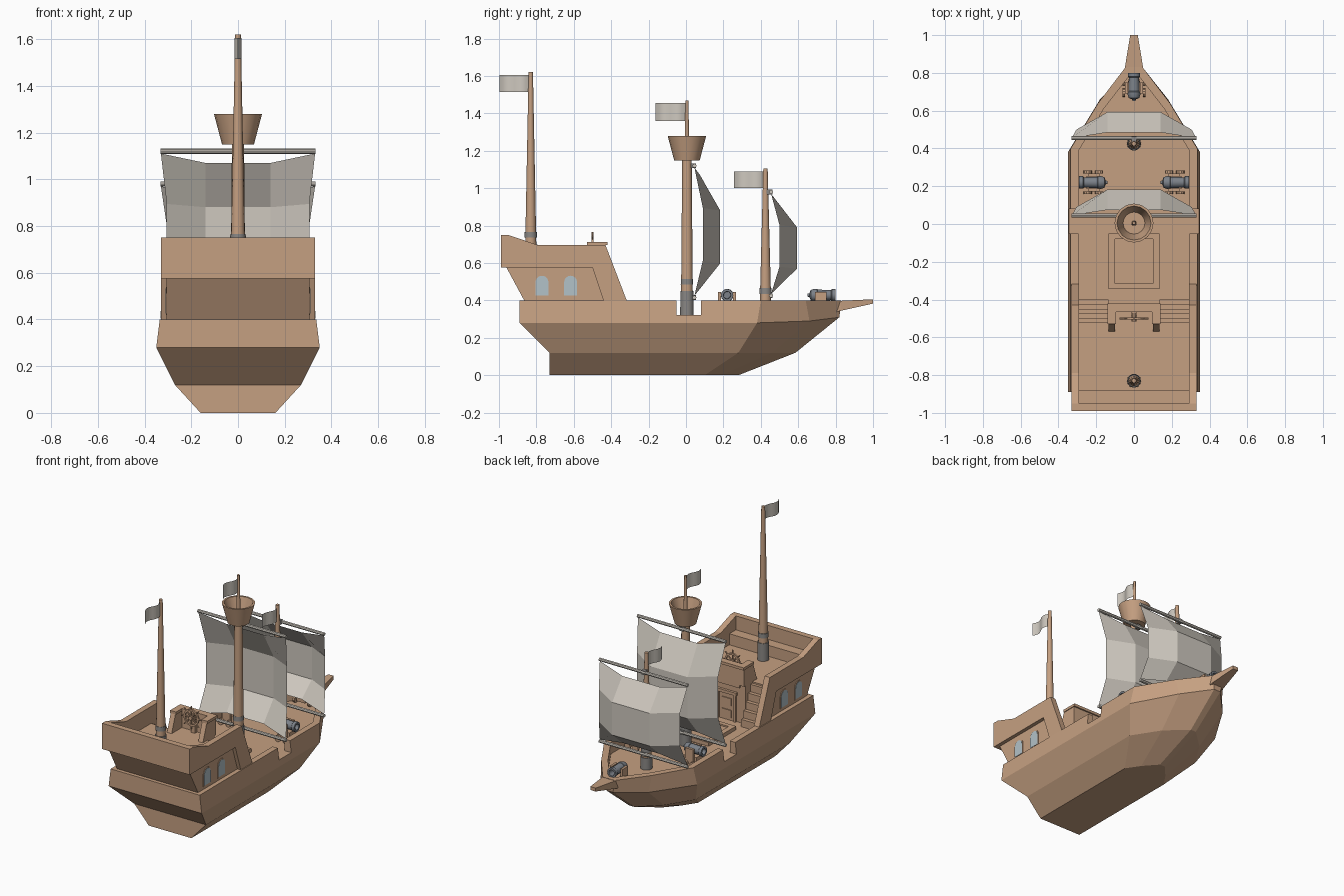
import bpy, bmesh
from math import sin, cos, pi, radians
from mathutils import Vector, Matrix

if "Cube" in bpy.data.objects:
    bpy.data.objects.remove(bpy.data.objects["Cube"])


def material(name, r, g, b):
    m = bpy.data.materials.new(name)
    m.diffuse_color = (r, g, b, 1)
    m.use_nodes = True
    m.node_tree.nodes["Principled BSDF"].inputs["Base Color"].default_value = m.diffuse_color
    return m


WOOD = material("wood", 0.56, 0.35, 0.22)
CLOTH = material("cloth", 0.62, 0.58, 0.52)
METAL = material("metal", 0.2, 0.22, 0.25)
BAND = material("band", 0.25, 0.24, 0.23)
GLASS = material("glass", 0.45, 0.54, 0.58)


def make(name, verts, faces, mat, closed=True, smooth=False, matrix=None):
    me = bpy.data.meshes.new(name)
    me.from_pydata([tuple(v) for v in verts], [], faces)
    if matrix:
        me.transform(matrix)
    if closed:
        bm = bmesh.new()
        bm.from_mesh(me)
        bmesh.ops.recalc_face_normals(bm, faces=bm.faces)
        bm.to_mesh(me)
        bm.free()
    me.materials.append(mat)
    ob = bpy.data.objects.new(name, me)
    bpy.context.collection.objects.link(ob)
    if smooth:
        bpy.ops.object.select_all(action='DESELECT')
        ob.select_set(True)
        bpy.context.view_layer.objects.active = ob
        bpy.ops.object.shade_smooth_by_angle(angle=radians(35))
    return ob


def loft(name, rings, mat, **kw):
    n = len(rings[0])
    verts = [v for r in rings for v in r]
    faces = [(k*n + i, k*n + (i+1) % n, (k+1)*n + (i+1) % n, (k+1)*n + i)
             for k in range(len(rings) - 1) for i in range(n)]
    faces += [tuple(range(n))[::-1], tuple(range(len(verts) - n, len(verts)))]
    return make(name, verts, faces, mat, **kw)


def prism(name, profile, x0, x1, mat=WOOD, mirror=False, **kw):
    """Extrude a (y, z) profile along x, optionally on both sides."""
    for s in ((1, -1) if mirror else (1,)):
        loft(name, [[(s*x, y, z) for y, z in profile] for x in (x0, x1)], mat, **kw)


def box(name, x, y, z, mat=WOOD, mirror=False, **kw):
    prism(name, [(y[0], z[0]), (y[1], z[0]), (y[1], z[1]), (y[0], z[1])], x[0], x[1], mat, mirror, **kw)


def lathe(name, profile, mat=WOOD, seg=14, matrix=None):
    """Stack of (radius, z) rings."""
    loft(name, [[(r*cos(2*pi*i/seg), r*sin(2*pi*i/seg), z) for i in range(seg)]
                for r, z in profile], mat, smooth=True, matrix=matrix)


def rod(name, a, b, r, mat=WOOD, seg=10):
    a, b = Vector(a), Vector(b)
    q = (b - a).to_track_quat('Z', 'Y').to_matrix().to_4x4()
    lathe(name, [(r, 0), (r, (b - a).length)], mat, seg, Matrix.Translation(a) @ q)


# Hull with sunken deck, then side gates cut into the bulwark
half = [
    [(.16, -.73, 0), (.16, .10, 0), (.10, .19, 0), (.02, .28, 0)],
    [(.27, -.73, .12), (.27, .28, .12), (.155, .46, .12), (.02, .585, .12)],
    [(.35, -.89, .28), (.35, .38, .28), (.18, .66, .29), (.025, .82, .31)],
    [(.335, -.89, .40), (.335, .40, .40), (.19, .64, .40), (.045, .83, .40)],
    [(.295, -.85, .40), (.295, .385, .40), (.16, .61, .40), (.02, .79, .40)],
    [(.295, -.85, .32), (.295, .385, .32), (.16, .61, .32), (.02, .79, .32)],
]
hull = loft("hull", [h + [(-x, y, z) for x, y, z in reversed(h)] for h in half], WOOD)
box("gate_cutter", (-.5, .5), (-.05, .08), (.322, .5))
cutter = bpy.data.objects["gate_cutter"]
cutter.hide_render = True
mod = hull.modifiers.new("gates", 'BOOLEAN')
mod.operation, mod.object, mod.solver = 'DIFFERENCE', cutter, 'EXACT'
bpy.context.view_layer.objects.active = hull
bpy.ops.object.modifier_apply(modifier="gates")
bpy.data.objects.remove(cutter)

# Beak at the bow
loft("beak", [[(-w, y, lo), (w, y, lo), (w, y, hi), (-w, y, hi)]
              for w, y, lo, hi in ((.05, .79, .335, .397), (.048, .83, .345, .398), (.02, 1, .383, .406))], WOOD)

# Stern cabin, side walls and raised deck
prism("cabin", [(-.84, .32), (-.86, .39), (-.96, .576), (-.52, .576), (-.52, .32)], -.305, .305)
prism("cabin_side", [(-.53, .33), (-.53, .576), (-.48, .576), (-.42, .33)], .29, .305, mirror=True)
prism("castle_wall", [(-.99, .575), (-.99, .75), (-.95, .75), (-.79, .695), (-.43, .695),
                      (-.315, .395), (-.44, .395), (-.50, .575)], .29, .33, mirror=True)
box("castle_back", (-.29, .29), (-.99, -.95), (.575, .75))
box("castle_deck", (-.29, .29), (-.95, -.52), (.56, .58))
box("stern_bench", (-.29, .29), (-.95, -.88), (.58, .655))
box("cabin_front", (-.135, .135), (-.52, -.445), (.32, .58))
for i in range(5):
    box("stair", (.135, .29), (-.52, -.40 - .025*i), (.32 + .05*i, .37 + .05*i), mirror=True)

# Cabin door
box("door", (-.055, .055), (-.445, -.438), (.32, .50))
box("door_post", (.055, .07), (-.445, -.43), (.32, .515), mirror=True)
box("door_lintel", (-.075, .075), (-.445, -.428), (.50, .52))
for z in (.36, .44):
    box("door_panel", (-.035, .035), (-.438, -.432), (z - .02, z + .03))

# Arched side windows
for y in (-.77, -.617):
    for w, x, m in ((.041, .309, WOOD), (.035, .311, GLASS)):
        arch = [(y - w, .46 - w), (y + w, .46 - w)]
        arch += [(y + w*cos(a*pi/8), .497 + w*sin(a*pi/8)) for a in range(9)]
        prism("window", arch, .30, x, m, mirror=True)

# Helm balcony and wheel
prism("helm_cheek", [(-.57, .58), (-.53, .695), (-.43, .695), (-.43, .58)], .10, .135, mirror=True)
box("helm_front", (-.10, .10), (-.46, -.43), (.56, .695))
box("helm_cap", (-.14, .14), (-.465, -.42), (.695, .713))
box("helm_side_cap", (.095, .14), (-.53, -.465), (.695, .713), mirror=True)
box("wheel_stand", (-.015, .015), (-.485, -.46), (.58, .70))
c = Vector((0, -.50, .69))
n = 16
ring = [[c + Vector((r*cos(2*pi*i/n), d, r*sin(2*pi*i/n))) for i in range(n)]
        for r, d in ((.045, -.006), (.057, -.006), (.057, .006), (.045, .006))]
make("wheel_rim", [v for r in ring for v in r],
     [(k*n + i, k*n + (i+1) % n, (k+1) % 4*n + (i+1) % n, (k+1) % 4*n + i)
      for k in range(4) for i in range(n)], WOOD)
for k in range(4):
    d = Vector((cos(k*pi/4), 0, sin(k*pi/4)))*.077
    rod("wheel_spoke", c - d, c + d, .005, seg=6)
rod("wheel_hub", c + Vector((0, -.015, 0)), c + Vector((0, .03, 0)), .014)

# Cargo hatch
box("hatch_frame", (.10, .135), (-.345, -.05), (.32, .345), mirror=True)
for y in (-.345, -.08):
    box("hatch_frame_end", (-.10, .10), (y, y + .03), (.32, .345))
box("hatch_cover", (-.10, .10), (-.315, -.08), (.32, .335))

# Masts with metal bands, flags
for name, y, z0, z1, r1, flag in (("mizzen_mast", -.83, .57, 1.62, .012, (1.515, 1.605)),
                                  ("main_mast", .005, .32, 1.16, .026, (1.36, 1.455)),
                                  ("fore_mast", .425, .32, 1.105, .012, (1.0, 1.09))):
    at = Matrix.Translation((0, y, 0))
    lathe(name, [(.033, z0), (r1, z1)], matrix=at)
    b = .27 if name == "fore_mast" else z0
    lathe("mast_foot", [(.037, z0), (.036, b + .13)], BAND, matrix=at)
    lathe("mast_band", [(.034, b + .165), (.033, b + .195)], BAND, matrix=at)
    length, steps = .16, 8
    verts = [(.014*sin(2*pi*i/steps), y - .008 - length*i/steps, z)
             for i in range(steps + 1) for z in flag]
    make("flag", verts, [(2*i, 2*i+1, 2*i+3, 2*i+2) for i in range(steps)], CLOTH, closed=False, smooth=True)
at = Matrix.Translation((0, .005, 0))
lathe("main_topmast", [(.014, 1.16), (.008, 1.468)], matrix=at)
lathe("crows_nest", [(.068, 1.148), (.103, 1.28), (.09, 1.28), (.058, 1.17)], seg=16, matrix=at)

# Square sails and their yards
for y, top, bottom in ((.045, 1.12, .415), (.455, .98, .425)):
    h = top - bottom
    # edge y, edge z, middle y, middle z, edge x
    rows = [(.0, top - .01, .03, top - .05, .33),
            (.045, top - .32*h, .138, top - .34*h, .305),
            (.045, bottom + .28*h, .138, bottom + .26*h, .305),
            (.0, bottom + .01, .03, bottom + .05, .33)]
    verts = []
    for ey, ez, my, mz, ex in rows:
        verts += [(-ex, y + ey, ez), (-.14, y + my, mz), (.14, y + my, mz), (ex, y + ey, ez)]
    make("sail", verts, [(4*r + k, 4*r + k + 1, 4*r + k + 5, 4*r + k + 4)
                         for r in range(3) for k in range(3)], CLOTH, closed=False)
    for z in (top, bottom):
        rod("yard", (-.332, y, z), (.332, y, z), .011, CLOTH, 8)
        box("yard_bracket", (-.014, .014), (y - .03, y + .008), (z - .013, z + .013), BAND)

# Cannons on wheeled carriages, modelled pointing along +y
for x, y, turn in ((.215, .22, -90), (-.215, .22, 90), (0, .725, 0)):
    at = Matrix.Translation((x, y, 0)) @ Matrix.Rotation(radians(turn), 4, 'Z')
    barrel = at @ Matrix.Translation((0, 0, .428)) @ Matrix.Rotation(radians(-90), 4, 'X')
    lathe("cannon_barrel", [(.008, -.075), (.010, -.065), (.028, -.058), (.034, -.04), (.034, -.025), (.030, -.022),
                            (.027, .05), (.033, .055), (.033, .075), (.02, .075), (.018, .0)],
          METAL, 12, barrel)
    for s in (-1, 1):
        a, b = sorted((s*.032, s*.048))
        box("carriage_cheek", (a, b), (-.035, .025), (.345, .445), matrix=at)
        for wy in (-.03, .03):
            a, b = sorted((s*.048, s*.062))
            rod("carriage_wheel", at @ Vector((a, wy, .345)), at @ Vector((b, wy, .345)), .022, WOOD)
    box("carriage_bed", (-.032, .032), (-.05, .04), (.345, .39), matrix=at)
